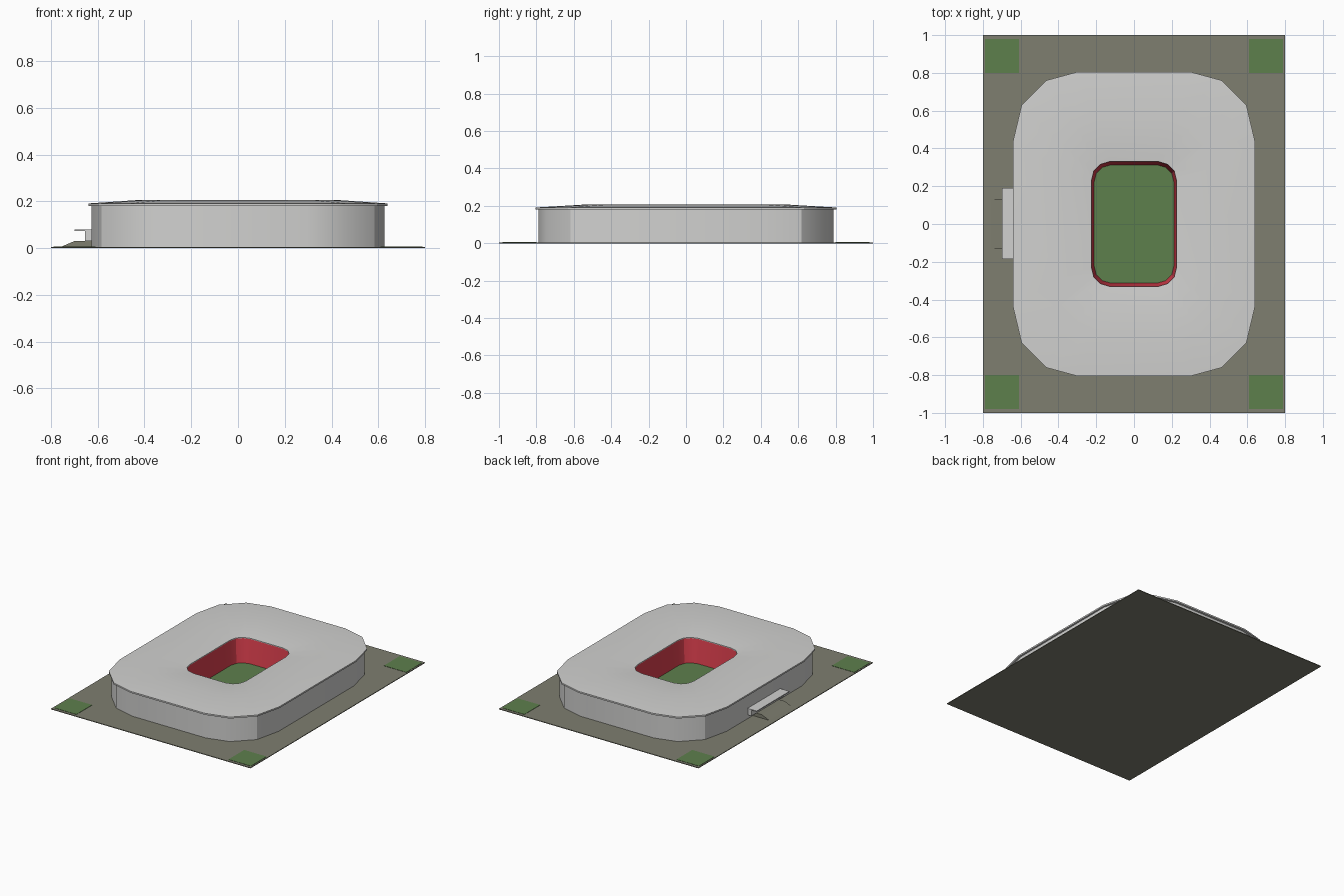
import bpy, math

cube = bpy.data.objects.get("Cube")
if cube:
    bpy.data.objects.remove(cube, do_unlink=True)


def material(name, rgb):
    m = bpy.data.materials.new(name)
    m.use_nodes = True
    m.diffuse_color = (*rgb, 1)
    m.node_tree.nodes["Principled BSDF"].inputs["Base Color"].default_value = (*rgb, 1)
    return m


GREY = material("light grey cladding", (0.64, 0.64, 0.63))
EARTH = material("khaki paving", (0.21, 0.21, 0.16))
GRASS = material("grass green", (0.11, 0.215, 0.073))
RED = material("seat red", (0.71, 0.05, 0.075))


def make(name, verts, faces, mat, smooth=None):
    mesh = bpy.data.meshes.new(name)
    mesh.from_pydata(verts, [], faces)
    mesh.materials.append(mat)
    ob = bpy.data.objects.new(name, mesh)
    bpy.context.collection.objects.link(ob)
    if smooth:
        bpy.ops.object.select_all(action='DESELECT')
        ob.select_set(True)
        bpy.context.view_layer.objects.active = ob
        bpy.ops.object.shade_smooth_by_angle(angle=math.radians(smooth))
    return ob


def outline(quarter):
    """Mirror a quarter outline (from +x side to +y side) into a closed loop."""
    q, r = list(quarter), list(reversed(quarter))
    return (q + [(-x, y) for x, y in r] + [(-x, -y) for x, y in q]
            + [(x, -y) for x, y in r])


def loft(name, rings, mat, closed=False, cap=False, smooth=30):
    """Join loops given as (outline, z); optionally wrap round or cap the last."""
    n = len(rings[0][0])
    verts = [(x, y, z) for loop, z in rings for x, y in loop]
    faces = []
    for k in range(len(rings) if closed else len(rings) - 1):
        a, b = k * n, (k + 1) % len(rings) * n
        for i in range(n):
            j = (i + 1) % n
            faces.append((a + i, a + j, b + j, b + i))
    if cap:
        faces.append(tuple(range(len(verts) - n, len(verts))))
    return make(name, verts, faces, mat, smooth)


def prism(name, profile, y0, y1, mat):
    """Extrude a counterclockwise (x, z) profile along y."""
    n = len(profile)
    verts = [(x, y, z) for y in (y0, y1) for x, z in profile]
    faces = [tuple(range(n)), tuple(reversed(range(n, 2 * n)))]
    faces += [(i, i + n, (i + 1) % n + n, (i + 1) % n) for i in range(n)]
    return make(name, verts, faces, mat)


def box(name, x0, x1, y0, y1, z0, z1, mat):
    return prism(name, [(x0, z0), (x1, z0), (x1, z1), (x0, z1)], y0, y1, mat)


# Outlines, from the roof eaves in to the pitch
eaves = outline([(0.64, 0.44), (0.595, 0.63), (0.465, 0.76), (0.3, 0.805)])
wall = [(x * 0.98, y * 0.98) for x, y in eaves]
crest = outline([(0.42, 0.3), (0.39, 0.43), (0.31, 0.52), (0.2, 0.557)])
opening = outline([(0.225, 0.23), (0.213, 0.28), (0.18, 0.315), (0.13, 0.33)])
field = outline([(0.212, 0.22), (0.2, 0.268), (0.168, 0.3), (0.122, 0.313)])

# Site slab and corner lawns
box("site_slab", -0.8, 0.8, -1, 1, 0, 0.005, EARTH)
for sx, side in ((-1, "right"), (1, "left")):
    for sy, end in ((-1, "front"), (1, "back")):
        xs, ys = sorted((sx * 0.61, sx * 0.79)), sorted((sy * 0.8, sy * 0.98))
        box(f"lawn_{end}_{side}", *xs, *ys, 0.004, 0.007, GRASS)

# Outer wall, roof ring, seating bowl and pitch
loft("outer_wall", [(wall, 0.003), (wall, 0.185)], GREY)
loft("roof", [(opening, 0.178), (eaves, 0.18), (eaves, 0.191),
              (crest, 0.206), (opening, 0.186)], GREY, closed=True)
loft("seating_bowl", [(opening, 0.18), (field, 0.008)], RED)
loft("pitch", [(field, 0.004), (field, 0.01)], GRASS, cap=True, smooth=None)

# Side entrance: ramp with landing, door block and canopy
prism("entrance_ramp", [(-0.76, 0.004), (-0.62, 0.004), (-0.62, 0.03), (-0.7, 0.03)],
      -0.13, 0.13, EARTH)
box("entrance_block", -0.655, -0.62, -0.18, 0.185, 0.03, 0.075, GREY)
box("entrance_canopy", -0.7, -0.62, -0.185, 0.19, 0.074, 0.08, GREY)
